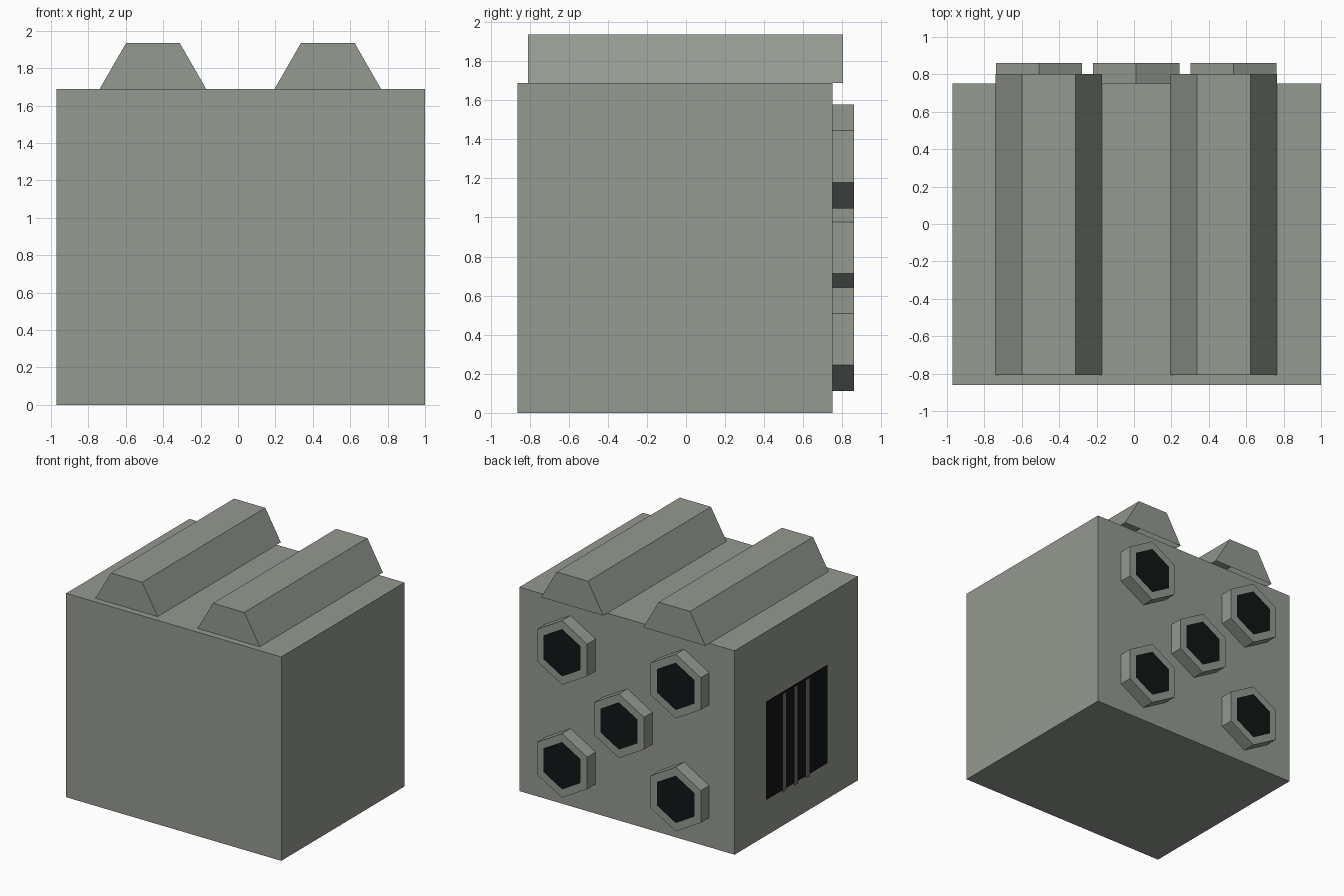
import bpy, bmesh, math

if "Cube" in bpy.data.objects:
    bpy.data.objects.remove(bpy.data.objects["Cube"])


def material(name, r, g, b):
    m = bpy.data.materials.new(name)
    m.diffuse_color = (r, g, b, 1)
    m.use_nodes = True
    m.node_tree.nodes["Principled BSDF"].inputs["Base Color"].default_value = m.diffuse_color
    return m


def finish(bm, name, mats):
    mesh = bpy.data.meshes.new(name)
    bm.to_mesh(mesh)
    bm.free()
    for m in mats:
        mesh.materials.append(m)
    ob = bpy.data.objects.new(name, mesh)
    bpy.context.collection.objects.link(ob)
    return ob


def prism(bm, profile, y0, y1, front=True, skip=()):
    """Extrude an x-z profile (counter-clockwise from the front) along y; return back cap."""
    f = [bm.verts.new((x, y0, z)) for x, z in profile]
    b = [bm.verts.new((x, y1, z)) for x, z in profile]
    n = len(profile)
    for i in range(n):
        if i not in skip:
            j = (i + 1) % n
            bm.faces.new((f[i], b[i], b[j], f[j]))
    if front:
        bm.faces.new(f)
    return bm.faces.new(b[::-1])


def side_panel(name, x, y0, y1, z0, z1, mat):
    """Flat panel facing left."""
    bm = bmesh.new()
    bm.faces.new([bm.verts.new((x, y, z)) for y, z in
                  ((y1, z0), (y0, z0), (y0, z1), (y1, z1))])
    return finish(bm, name, [mat])


grey = material("casing_grey", 0.294, 0.319, 0.280)
dark = material("opening_black", 0.0056, 0.007, 0.0076)
bar_grey = material("bar_grey", 0.155, 0.155, 0.16)

# Main box
bm = bmesh.new()
prism(bm, [(-0.97, 0), (1, 0), (1, 1.688), (-0.97, 1.688)], -0.862, 0.75)
finish(bm, "casing", [grey])

# Two trapezoid ridges on top, open underneath
for side, cx in (("left", -0.455), ("right", 0.48)):
    bm = bmesh.new()
    prism(bm, [(cx - 0.285, 1.688), (cx + 0.285, 1.688),
               (cx + 0.143, 1.935), (cx - 0.143, 1.935)], -0.808, 0.803, skip=(0,))
    finish(bm, f"{side}_top_ridge", [grey])

# Five hexagonal nozzles on the back with dark centres
R = 0.23 / math.cos(math.pi / 6)
spots = [(x, z) for x in (-0.508, 0.533) for z in (0.377, 1.312)] + [(0.012, 0.845)]
for cx, cz in spots:
    bm = bmesh.new()
    hexagon = [(cx + R * math.cos(a), cz + R * math.sin(a))
               for a in (math.radians(30 + 60 * k) for k in range(6))]
    cap = prism(bm, hexagon, 0.75, 0.86, front=False)
    bm.normal_update()
    bmesh.ops.inset_region(bm, faces=[cap], thickness=0.06, use_even_offset=True)
    cap.material_index = 1
    finish(bm, "hex_nozzle", [grey, dark])

# Vent on the left side: dark panel with three upright bars in front
side_panel("vent_panel", -0.977, -0.455, 0.352, 0.30, 1.115, dark)
for y in (0.14, -0.013, -0.165):
    side_panel("vent_bar", -1.0, y - 0.027, y + 0.027, 0.30, 1.115, bar_grey)
